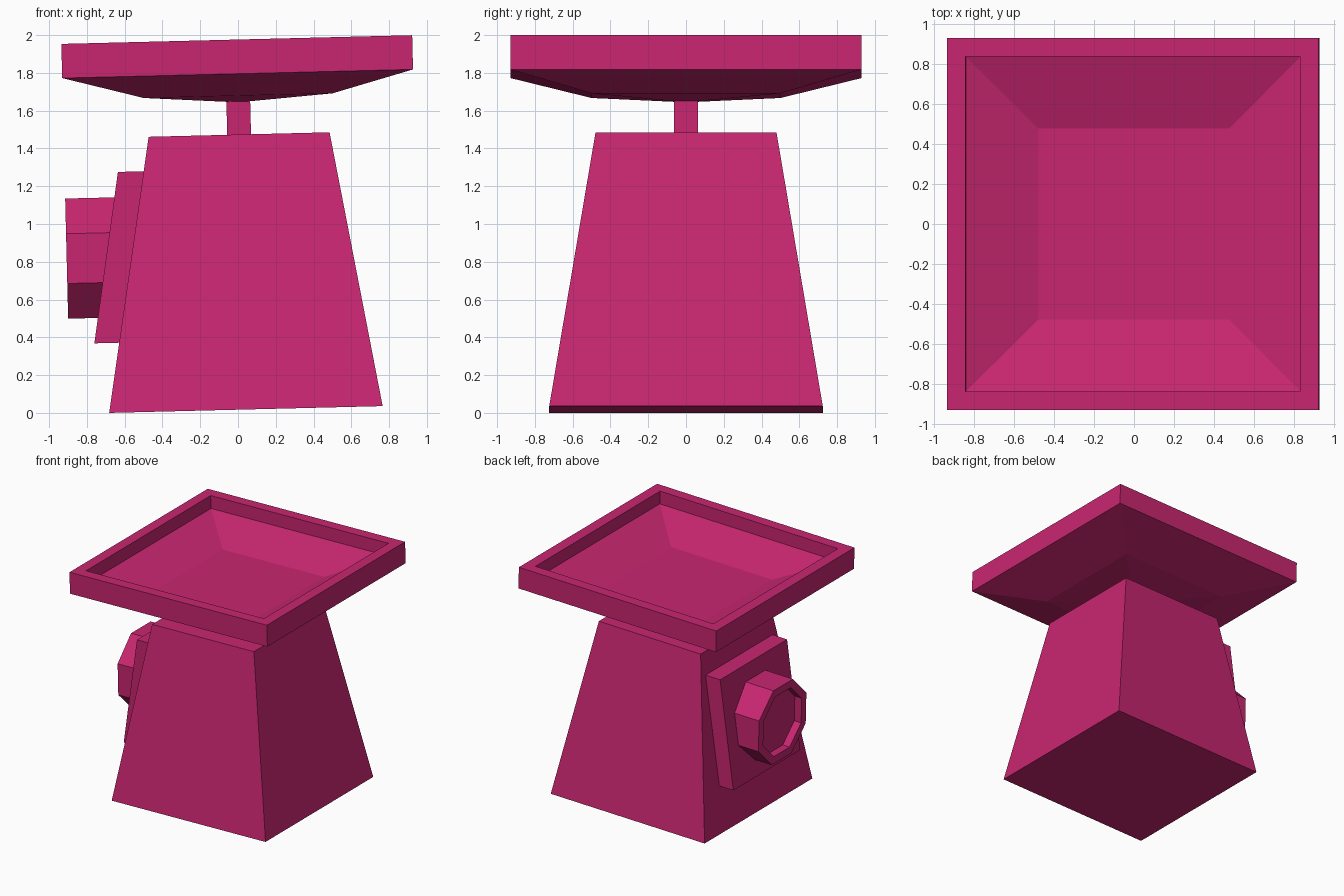
import bpy
import bmesh
from math import cos, sin, pi, radians
from mathutils import Matrix

default_cube = bpy.data.objects.get("Cube")
if default_cube:
    bpy.data.objects.remove(default_cube, do_unlink=True)

# Single flat colour
COLOUR = (0.578, 0.0194, 0.162, 1.0)
pink = bpy.data.materials.new("raspberry_pink")
pink.use_nodes = True
pink.diffuse_color = COLOUR
pink.node_tree.nodes["Principled BSDF"].inputs["Base Color"].default_value = COLOUR

# The whole model leans slightly, raising its +x side
LEAN = Matrix.Translation((0.042, 0, 0.018)) @ Matrix.Rotation(radians(-1.42), 4, 'Y')


def finish(name, bm, matrix):
    bm.transform(LEAN @ matrix)
    bmesh.ops.recalc_face_normals(bm, faces=bm.faces)
    mesh = bpy.data.meshes.new(name)
    bm.to_mesh(mesh)
    bm.free()
    mesh.materials.append(pink)
    obj = bpy.data.objects.new(name, mesh)
    bpy.context.scene.collection.objects.link(obj)
    return obj


def loft(name, profile, sides=4, matrix=Matrix()):
    """Stack flat-sided rings given as (half width, height), capped at both ends."""
    bm = bmesh.new()
    rings = []
    for half, height in profile:
        radius = half / cos(pi / sides)
        angles = [(2 * i + 1) * pi / sides for i in range(sides)]
        rings.append([bm.verts.new((radius * cos(a), radius * sin(a), height))
                      for a in angles])
    for low, high in zip(rings, rings[1:]):
        for i in range(sides):
            j = (i + 1) % sides
            bm.faces.new((low[i], low[j], high[j], high[i]))
    bm.faces.new(rings[0][::-1])
    bm.faces.new(rings[-1])
    return finish(name, bm, matrix)


# Tapered body and the post that carries the tray
loft("body", [(0.724, 0), (0.479, 1.456)])
loft("post", [(0.063, 1.44), (0.063, 1.66)])

# Square tray: underside, outer wall, rim, inner wall, sunken floor
loft("tray", [(0.063, 1.631), (0.5, 1.662), (0.929, 1.778), (0.929, 1.959),
              (0.837, 1.959), (0.837, 1.85), (0.477, 1.725)])

# Slanted panel lying against the sloping -x side
panel = bmesh.new()
bmesh.ops.create_cube(panel, size=1)
finish("side_panel", panel, Matrix(((0.15, 0, 0.147, -0.645),
                                    (0, 0.9, 0, 0),
                                    (0, 0, 0.904, 0.822),
                                    (0, 0, 0, 1))))

# Eight-sided dial with a recessed face, pointing to -x
outward = Matrix.Translation((0, 0, 0.822)) @ Matrix.Rotation(radians(-90), 4, 'Y')
loft("dial", [(0.318, 0.63), (0.318, 0.929), (0.255, 0.929), (0.255, 0.865)],
     sides=8, matrix=outward)
